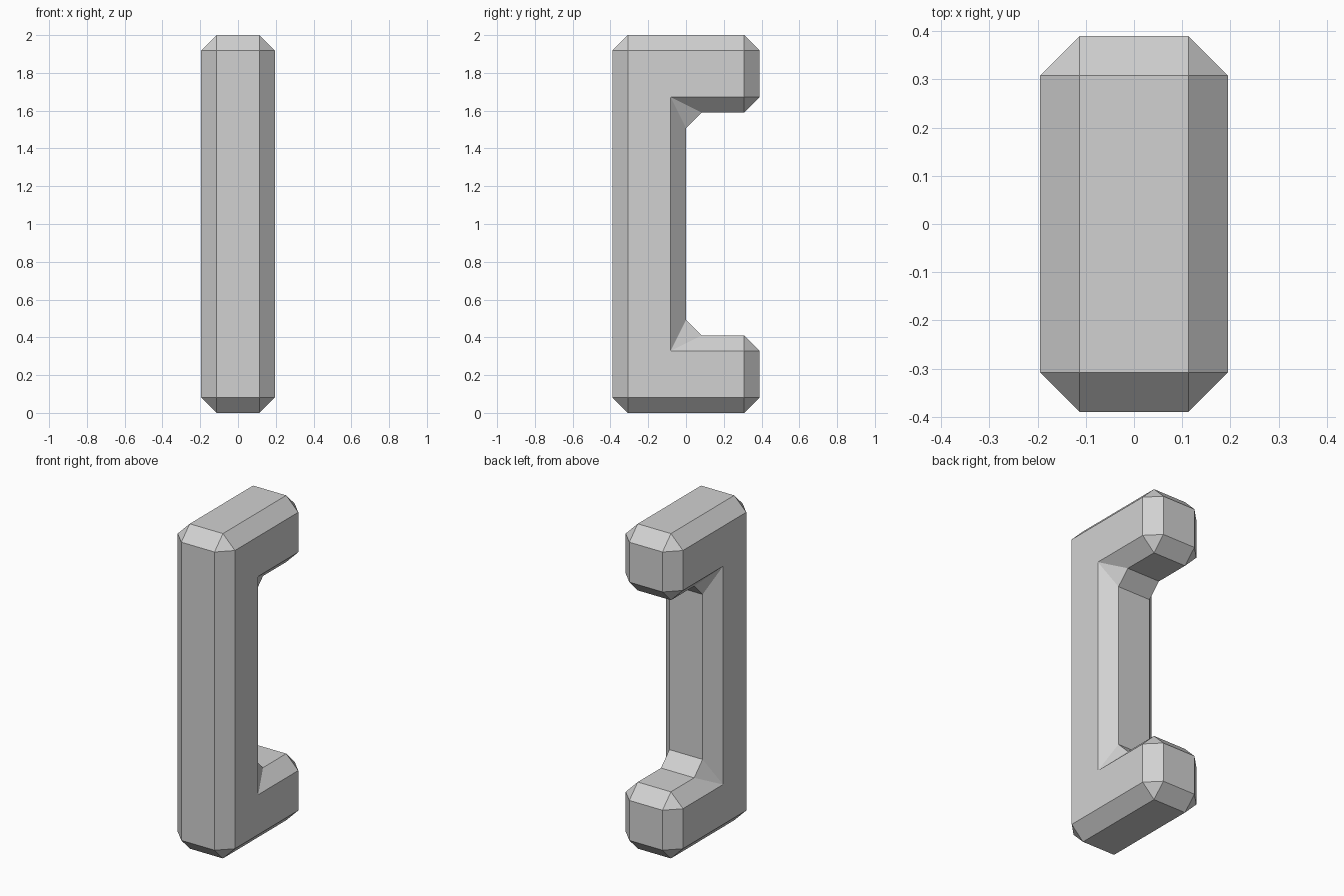
import bpy
import bmesh
from mathutils import Vector

cube = bpy.data.objects.get("Cube")
if cube:
    bpy.data.objects.remove(cube, do_unlink=True)

CHAMFER = 0.082
HALF_WIDTH = 0.195
HEIGHT = 2.0

# One plain grey
grey = bpy.data.materials.new("light_grey")
grey.use_nodes = True
colour = (0.64, 0.64, 0.64, 1)
grey.diffuse_color = colour
grey.node_tree.nodes["Principled BSDF"].inputs["Base Color"].default_value = colour

# Sharp C profile as (y, z), lower half mirrored to the upper half
lower = [Vector(p) for p in ((-0.39, 0), (0.39, 0), (0.39, 0.41), (0, 0.41))]
profile = lower + [Vector((p.x, HEIGHT - p.y)) for p in reversed(lower)]
count = len(profile)

bm = bmesh.new()


def ring_side(sign):
    """Chamfered rim and flat cap of one side; returns the outer rim vertices."""
    caps, rim = [], []
    for i, p in enumerate(profile):
        to_prev = (profile[i - 1] - p).normalized()
        to_next = (profile[(i + 1) % count] - p).normalized()
        turn = 1 if to_prev.cross(to_next) < 0 else -1
        inset = p + (to_prev + to_next) * CHAMFER * turn
        caps.append(bm.verts.new((sign * HALF_WIDTH, *inset)))
        rim.append([bm.verts.new((sign * (HALF_WIDTH - CHAMFER), *(p + d * CHAMFER)))
                    for d in (to_prev, to_next)])
    for i in range(count):
        j = (i + 1) % count
        bm.faces.new((caps[i], rim[i][0], rim[i][1]))
        bm.faces.new((caps[i], rim[i][1], rim[j][0], caps[j]))
    bm.faces.new(caps)
    return [v for pair in rim for v in pair]


# Two sides joined by the outer band
left, right = ring_side(1), ring_side(-1)
for i in range(len(left)):
    j = (i + 1) % len(left)
    bm.faces.new((left[i], left[j], right[j], right[i]))
bmesh.ops.recalc_face_normals(bm, faces=bm.faces)

mesh = bpy.data.meshes.new("pull_handle")
bm.to_mesh(mesh)
bm.free()
mesh.materials.append(grey)
handle = bpy.data.objects.new("pull_handle", mesh)
bpy.context.collection.objects.link(handle)
